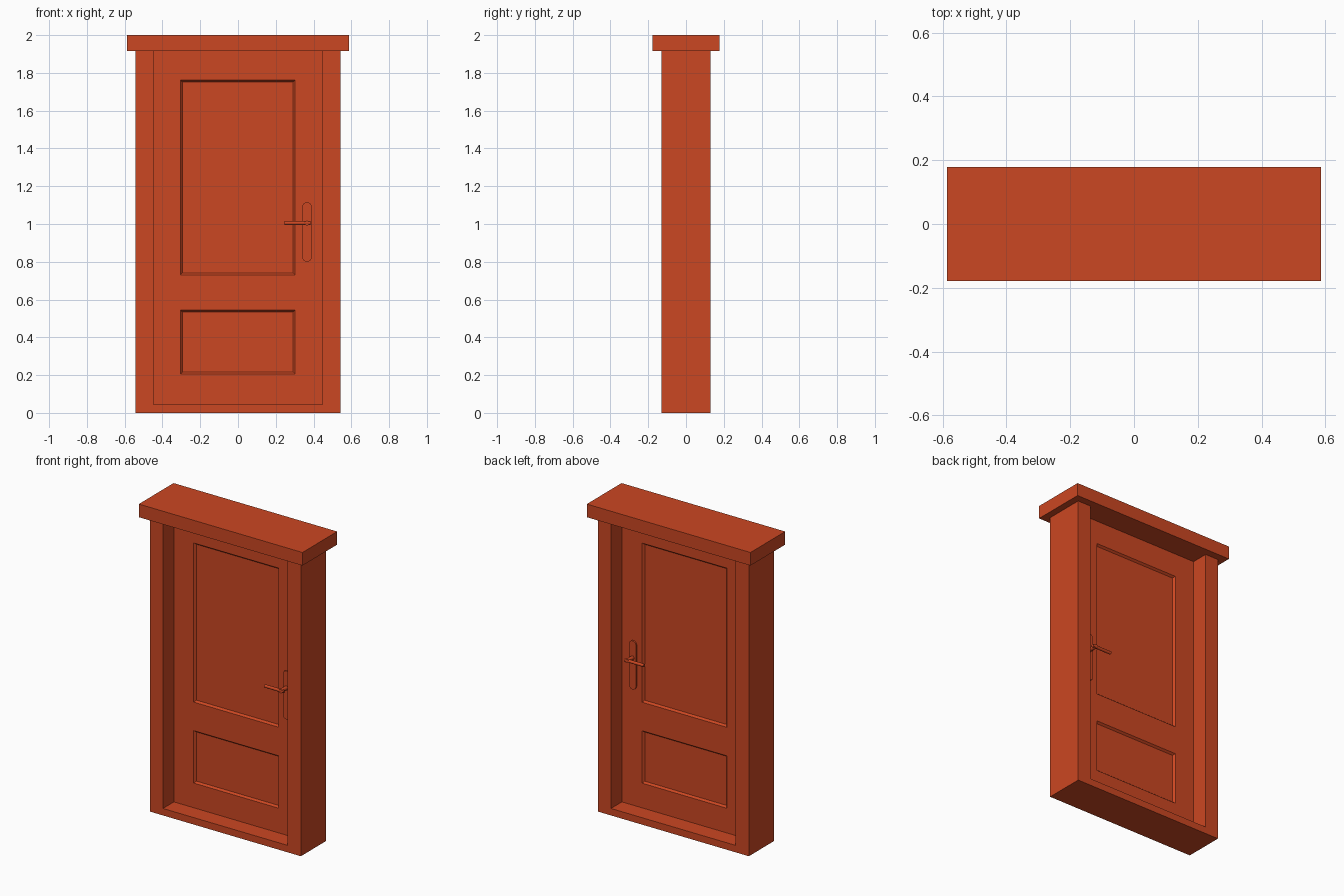
import bpy, bmesh, math
from mathutils import Matrix, Vector

default = bpy.data.objects.get("Cube")
if default:
    bpy.data.objects.remove(default, do_unlink=True)

paint = bpy.data.materials.new("orange_red_paint")
paint.use_nodes = True
colour = (0.60, 0.063, 0.016, 1)
paint.diffuse_color = colour
paint.node_tree.nodes["Principled BSDF"].inputs["Base Color"].default_value = colour

FACE = 0.018      # half thickness of the door leaf
HANDLE_X = 0.365


def finish(name, bm):
    bmesh.ops.recalc_face_normals(bm, faces=bm.faces)
    mesh = bpy.data.meshes.new(name)
    bm.to_mesh(mesh)
    bm.free()
    mesh.materials.append(paint)
    obj = bpy.data.objects.new(name, mesh)
    bpy.context.collection.objects.link(obj)
    return obj


def box(name, x, y, z):
    bm = bmesh.new()
    bmesh.ops.create_cube(bm, size=1)
    for v in bm.verts:
        v.co = [a + (b - a) * (c + 0.5) for (a, b), c in zip((x, y, z), v.co)]
    return finish(name, bm)


def rod(name, start, end, radius, sides=12):
    start, end = Vector(start), Vector(end)
    axis = end - start
    bm = bmesh.new()
    turn = axis.to_track_quat('Z', 'Y').to_matrix().to_4x4()
    bmesh.ops.create_cone(bm, cap_ends=True, segments=sides, radius1=radius,
                          radius2=radius, depth=axis.length,
                          matrix=Matrix.Translation((start + end) / 2) @ turn)
    return finish(name, bm)


# Surround: jambs, sill and cornice
for name, side in (("left_jamb", 1), ("right_jamb", -1)):
    box(name, sorted((side * 0.447, side * 0.542)), (-0.13, 0.13), (0, 1.915))
box("sill", (-0.447, 0.447), (-0.13, 0.13), (0, 0.045))
box("cornice", (-0.587, 0.587), (-0.178, 0.178), (1.915, 2))

# Door leaf: each side is a grid whose panel cells are inset and sunk
xs = (-0.447, -0.305, 0.303, 0.447)
zs = (0.045, 0.205, 0.545, 0.73, 1.762, 1.915)
bm = bmesh.new()
for side in (-1, 1):
    grid = [[bm.verts.new((x, side * FACE, z)) for x in xs] for z in zs]
    panels = []
    for r in range(len(zs) - 1):
        for c in range(len(xs) - 1):
            ring = [grid[r][c], grid[r][c + 1], grid[r + 1][c + 1], grid[r + 1][c]]
            face = bm.faces.new(ring if side < 0 else ring[::-1])
            if c == 1 and r in (1, 3):
                panels.append(face)
    bm.normal_update()
    bmesh.ops.inset_individual(bm, faces=panels, thickness=0.015, depth=0)
    for v in {v for f in panels for v in f.verts}:
        v.co.y -= side * 0.013
# Close the rim between the two sides
bmesh.ops.bridge_loops(bm, edges=[e for e in bm.edges if e.is_boundary])
# Merge the coplanar stiles and rails
bmesh.ops.dissolve_limit(bm, angle_limit=0.01, verts=bm.verts, edges=bm.edges)
finish("door_leaf", bm)

# Handles on both sides
for name, side in (("front", -1), ("back", 1)):
    bm = bmesh.new()
    outline = []
    for z, first in ((1.09, 0), (0.825, math.pi)):
        for i in range(9):
            a = first + math.pi * i / 8
            outline.append(bm.verts.new((HANDLE_X + 0.025 * math.cos(a), side * FACE,
                                         z + 0.025 * math.sin(a))))
    plate = bm.faces.new(outline)
    out = bmesh.ops.extrude_face_region(bm, geom=[plate], use_keep_orig=True)
    for v in out["geom"]:
        if isinstance(v, bmesh.types.BMVert):
            v.co.y += side * 0.009
    finish(name + "_handle_plate", bm)
    rod(name + "_handle_stem", (HANDLE_X, side * FACE, 1.005),
        (HANDLE_X, side * 0.085, 1.005), 0.013)
    rod(name + "_handle_lever", (0.247, side * 0.076, 1.005),
        (0.385, side * 0.076, 1.005), 0.01)

# Soft shading on the round handle parts, with crisp edges
for obj in bpy.context.scene.objects:
    obj.select_set("handle" in obj.name)
    if "handle" in obj.name:
        bpy.context.view_layer.objects.active = obj
bpy.ops.object.shade_smooth_by_angle(angle=math.radians(35))
